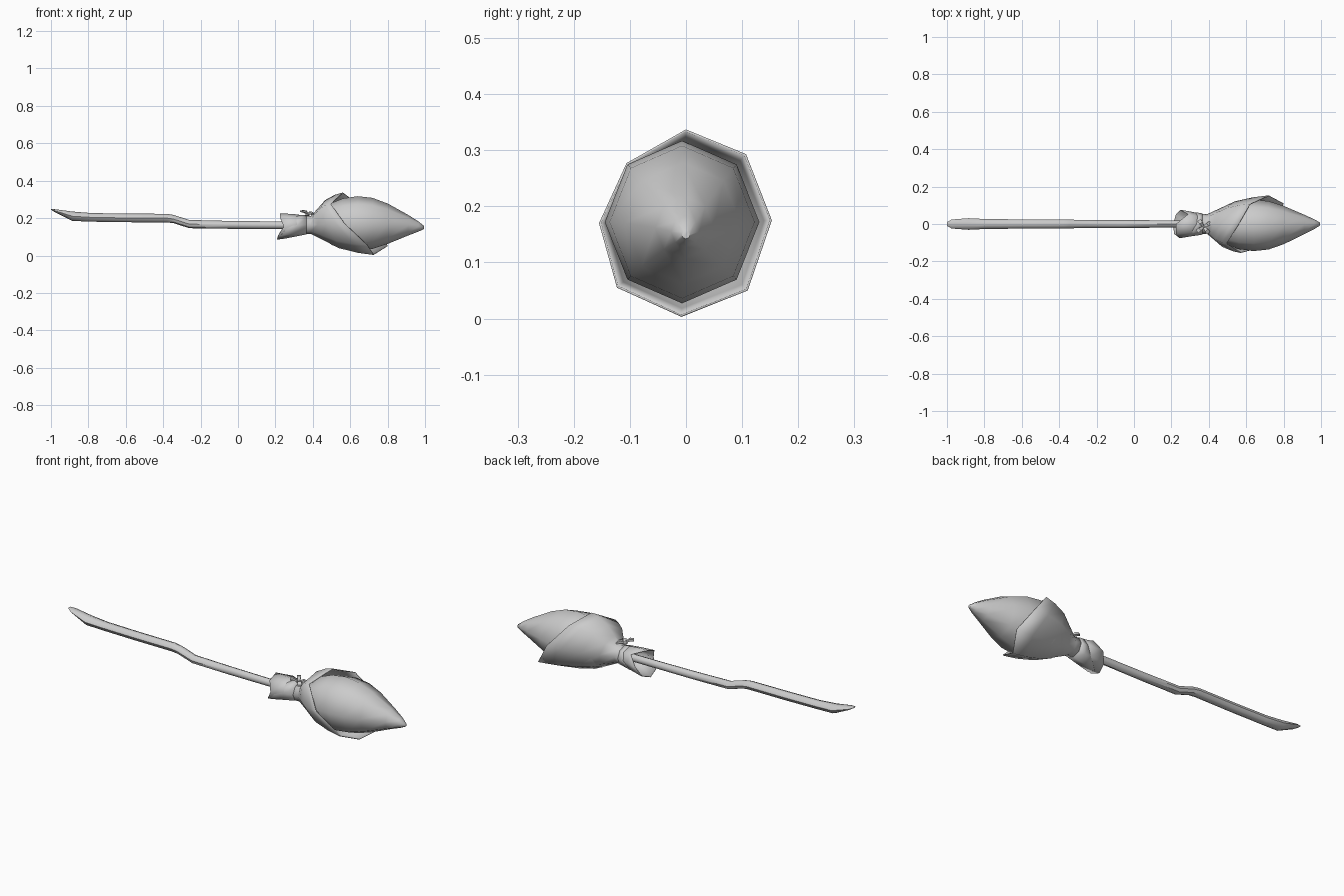
import bpy, math
from math import sin, cos, pi

if "Cube" in bpy.data.objects:
    bpy.data.objects.remove(bpy.data.objects["Cube"])


def build(name, rings, cap=True, thick=0.0, angle=45):
    """Skin a list of equal-length rings of points into a tube."""
    n = len(rings[0])
    verts = [p for r in rings for p in r]
    faces = []
    for i in range(len(rings) - 1):
        for j in range(n):
            k = (j + 1) % n
            faces.append((i * n + j, i * n + k, (i + 1) * n + k, (i + 1) * n + j))
    if cap:
        faces.append(tuple(range(n))[::-1])
        faces.append(tuple(range((len(rings) - 1) * n, len(rings) * n)))
    me = bpy.data.meshes.new(name)
    me.from_pydata(verts, [], faces)
    ob = bpy.data.objects.new(name, me)
    bpy.context.collection.objects.link(ob)
    bpy.ops.object.select_all(action='DESELECT')
    ob.select_set(True)
    bpy.context.view_layer.objects.active = ob
    bpy.ops.object.mode_set(mode='EDIT')
    bpy.ops.mesh.select_all(action='SELECT')
    bpy.ops.mesh.normals_make_consistent(inside=False)
    bpy.ops.object.mode_set(mode='OBJECT')
    bpy.ops.object.shade_smooth_by_angle(angle=math.radians(angle))
    if thick:
        mod = ob.modifiers.new("thickness", 'SOLIDIFY')
        mod.thickness = thick
    return ob


def ellipse(x, y, z, ry, rz, n=8):
    # starts at the top and turns towards +y
    return [(x, y + ry * sin(2 * pi * j / n), z + rz * cos(2 * pi * j / n)) for j in range(n)]


def lerp(a, b, t):
    return a + (b - a) * t


# crooked handle with a slanted pointed end
handle = [(-1.0, .247, .010, .002), (-.975, .238, .024, .009), (-.885, .210, .031, .025),
          (-.785, .204, .026, .023), (-.60, .201, .025, .023), (-.38, .200, .024, .023),
          (-.345, .195, .023, .022), (-.26, .168, .022, .022), (-.05, .164, .021, .021),
          (.23, .162, .019, .020), (.42, .162, .019, .020)]
build("handle", [ellipse(x, 0, z, ry, rz) for x, z, ry, rz in handle])

# bristle bundle
bundle = [(.40, .165, .04), (.45, .167, .07), (.50, .169, .112), (.56, .171, .134),
          (.64, .172, .145), (.72, .172, .136), (.80, .170, .108), (.91, .162, .055),
          (.965, .155, .027), (.995, .150, .008)]
build("bristles", [ellipse(x, -.007 * min(1, (1 - x) * 4), z, r * .95, r) for x, z, r in bundle], angle=60)

# cloth wrap: ragged rim flaring back from the tied neck (x, y, z per corner)
rim = [(.56, 0, .337), (.62, .107, .293), (.72, .153, .175), (.80, .110, .050),
       (.725, -.008, .003), (.69, -.123, .055), (.57, -.155, .170), (.495, -.106, .277)]
neck = ellipse(.39, 0, .163, .052, .048)
flare = [(0, 0), (.2, .3), (.45, .68), (.75, .9), (1, 1)]
wrap = [[(lerp(a[0], b[0], t), lerp(a[1], b[1], s), lerp(a[2], b[2], s))
         for a, b in zip(neck, rim)] for t, s in flare]
build("cloth_wrap", [ellipse(.35, 0, .164, .056, .050)] + wrap, cap=False, thick=.004, angle=60)

# open cloth collar around the handle, with an uneven edge
edge_x = [.225, .29, .25, .225, .21, .215, .245, .225]
outer = ellipse(0, 0, .155, .076, .071)
outer = [(x, p[1], p[2]) for x, p in zip(edge_x, outer)]
mid = ellipse(.305, 0, .162, .066, .059)
build("collar", [outer, mid, ellipse(.36, 0, .164, .055, .049)], cap=False, thick=.004, angle=60)

# overlapping fold that crosses the collar on a slant
fold_x = [.335, .34, .33, .30, .24, .23, .27, .305]
fold = []
for t in (0, .5, 1):
    ring = []
    for j, fx in enumerate(fold_x):
        x = lerp(fx, .365, t)
        k = max(0, (.365 - x) / .155)
        a = 2 * pi * j / 8
        ring.append((x, (.057 + .023 * k) * sin(a), .164 - .008 * k + (.051 + .023 * k) * cos(a)))
    fold.append(ring)
build("collar_fold", fold, cap=False, thick=.003, angle=60)

# small bow on the neck: four flared ribbon ends and a knot
for i, a in enumerate((30, 125, 215, 310)):
    c, s = cos(math.radians(a)), sin(math.radians(a))
    rings = []
    for d, w, h in ((.004, .005, .004), (.024, .010, .006), (.043, .010, .004)):
        lift = .222 + .010 * sin(d * 60) + .010 * c * (-d / .04)
        rings.append([(.372 + c * d - s * u * w, -.015 + s * d + c * u * w, lift + v * h)
                      for u, v in ((-1, -1), (1, -1), (1, 1), (-1, 1))])
    build("bow_end_%d" % (i + 1), rings, angle=30)
build("bow_knot", [ellipse(.362, -.015, .222, .008, .010, 6),
                   ellipse(.382, -.015, .220, .008, .010, 6)], angle=30)
